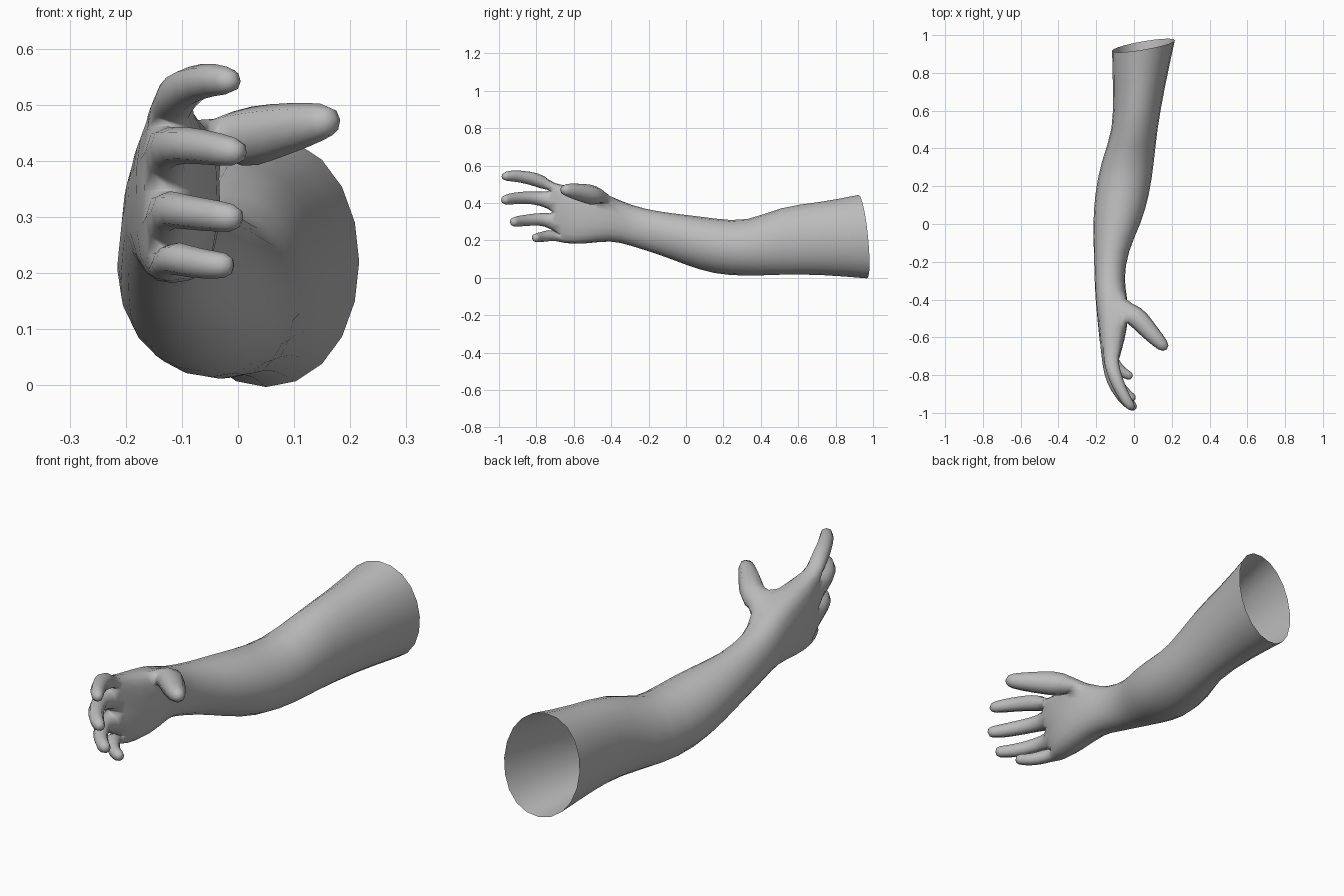
import bpy, bmesh, math
from mathutils import Vector

cube = bpy.data.objects.get("Cube")
if cube:
    bpy.data.objects.remove(cube)

skin = bpy.data.materials.new("plain grey")
skin.use_nodes = True
grey = (0.5, 0.5, 0.5, 1)
skin.diffuse_color = grey
skin.node_tree.nodes["Principled BSDF"].inputs["Base Color"].default_value = grey

SIDES = 10
bm = bmesh.new()


def power(v, p):
    return math.copysign(abs(v) ** p, v) if abs(v) > 1e-6 else 0.0


def ring(y, x0, x1, z0, z1, square=1.0, lean_x=0.0, lean_z=0.0):
    """Cross-section filling a box; square < 1 makes it boxier, lean tilts it."""
    verts = []
    for j in range(SIDES):
        a = math.tau * j / SIDES
        dx = power(math.cos(a), square) * (x1 - x0) * 0.52
        dz = power(math.sin(a), square) * (z1 - z0) * 0.54
        verts.append(bm.verts.new(((x0 + x1) / 2 + dx, y + lean_x * dx + lean_z * dz,
                                   (z0 + z1) / 2 + dz)))
    return verts


def digit(root, path):
    """Grow a four-sided finger from a root quad: inner top, inner bottom, outer bottom, outer top."""
    points = [Vector(p[:3]) for p in path]
    last = root
    for i, p in enumerate(points):
        ahead = points[min(i + 1, len(points) - 1)]
        behind = points[max(i - 1, 0)]
        d = (ahead - behind).normalized()
        up = (Vector((0, 0, 1)) - d * d.z).normalized()
        inner = up.cross(d)
        r = path[i][3]
        new = [bm.verts.new(p + inner * a * r + up * b * r)
               for a, b in ((1, 1), (1, -1), (-1, -1), (-1, 1))]
        for k in range(4):
            n = (k + 1) % 4
            bm.faces.new((last[k], last[n], new[n], new[k]))
        last = new
    bm.faces.new(last)


# Upper arm, elbow, forearm, wrist and palm sections
sections = [
    (0.945, -0.12, 0.22, 0.0, 0.44, 0.95, 0.17, -0.1),
    (0.72, -0.115, 0.165, 0.02, 0.40),
    (0.50, -0.11, 0.125, 0.02, 0.38),
    (0.33, -0.18, 0.11, 0.01, 0.295),
    (0.15, -0.212, 0.085, 0.02, 0.315),
    (0.0, -0.22, 0.04, 0.07, 0.335),
    (-0.14, -0.215, -0.03, 0.125, 0.35),
    (-0.30, -0.21, -0.055, 0.175, 0.385, 0.9),
    (-0.40, -0.205, -0.03, 0.205, 0.435, 0.8),
    (-0.54, -0.19, -0.03, 0.185, 0.47, 0.6),
    (-0.69, -0.175, -0.07, 0.19, 0.495, 0.5, 0, -0.2),
]
rings = [ring(*s) for s in sections]
THUMB_RING = len(rings) - 3
for i in range(len(rings) - 1):
    for j in range(SIDES):
        if i == THUMB_RING and j == 1:
            continue
        n = (j + 1) % SIDES
        a, b = rings[i], rings[i + 1]
        bm.faces.new((a[j], a[n], b[n], b[j]))

# Four fingers, index to little, each from one quad of the knuckle section
fingers = [
    [(-0.115, -0.76, 0.51, 0.042), (-0.09, -0.84, 0.537, 0.037),
     (-0.04, -0.94, 0.547, 0.032), (0.0, -0.985, 0.54, 0.024)],
    [(-0.13, -0.78, 0.425, 0.037), (-0.095, -0.87, 0.43, 0.036),
     (-0.03, -0.955, 0.42, 0.032), (0.015, -0.98, 0.413, 0.025)],
    [(-0.13, -0.76, 0.318, 0.035), (-0.095, -0.84, 0.308, 0.034),
     (-0.03, -0.915, 0.301, 0.03), (0.01, -0.93, 0.296, 0.025)],
    [(-0.125, -0.70, 0.232, 0.034), (-0.09, -0.76, 0.22, 0.031),
     (-0.04, -0.80, 0.214, 0.027), (-0.005, -0.81, 0.213, 0.023)],
]
knuckles = rings[-1]
for k, path in enumerate(fingers):
    inner, outer = (2 - k) % SIDES, 3 + k
    digit([knuckles[inner], knuckles[(inner - 1) % SIDES], knuckles[outer + 1], knuckles[outer]], path)

# Thumb, from the upper palm side
near, far = rings[THUMB_RING], rings[THUMB_RING + 1]
digit([near[2], near[1], far[1], far[2]],
      [(0.0, -0.475, 0.437, 0.062), (0.06, -0.545, 0.452, 0.055),
       (0.125, -0.615, 0.465, 0.043), (0.178, -0.668, 0.475, 0.03)])

bmesh.ops.recalc_face_normals(bm, faces=bm.faces[:])
# Keep the skin facing outwards, judged on the upper arm
bm.faces.ensure_lookup_table()
if bm.faces[0].normal.x < 0:
    bmesh.ops.reverse_faces(bm, faces=bm.faces[:])
for f in bm.faces:
    f.smooth = True

mesh = bpy.data.meshes.new("arm_and_hand")
bm.to_mesh(mesh)
bm.free()
mesh.materials.append(skin)
arm = bpy.data.objects.new("arm_and_hand", mesh)
bpy.context.collection.objects.link(arm)
rounding = arm.modifiers.new("rounding", "SUBSURF")
rounding.levels = rounding.render_levels = 1
